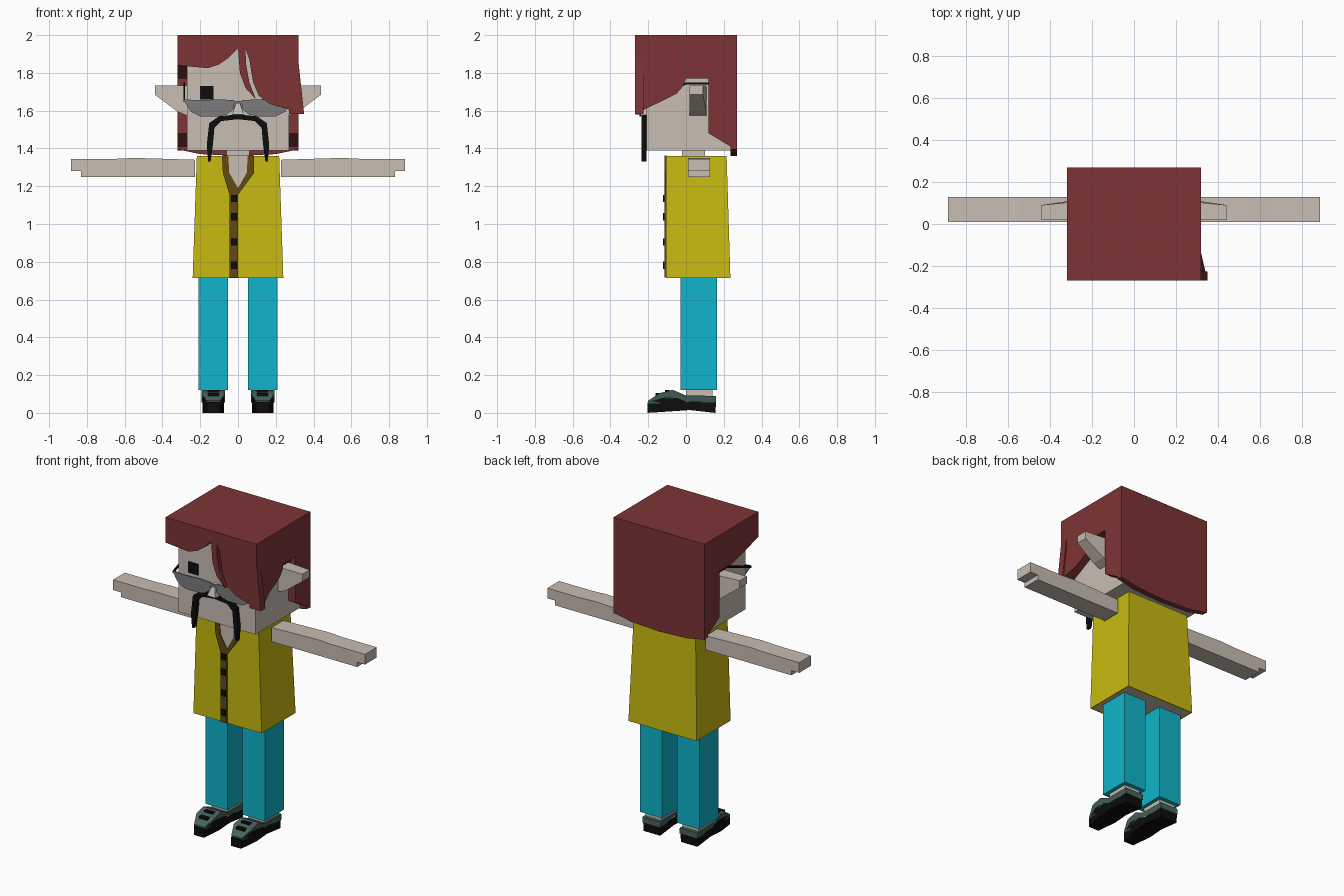
import bpy, bmesh

cube = bpy.data.objects.get("Cube")
if cube:
    bpy.data.objects.remove(cube, do_unlink=True)


def material(name, r, g, b):
    m = bpy.data.materials.new(name)
    m.use_nodes = True
    m.diffuse_color = (r, g, b, 1)
    node = next(n for n in m.node_tree.nodes if n.type == 'BSDF_PRINCIPLED')
    node.inputs["Base Color"].default_value = (r, g, b, 1)
    node.inputs["Roughness"].default_value = 0.9
    return m


HAIR = material("hair_red", 0.21, 0.034, 0.036)
SKIN = material("skin", 0.58, 0.51, 0.45)
YELLOW = material("shirt_yellow", 0.58, 0.49, 0.005)
CYAN = material("trouser_cyan", 0.005, 0.46, 0.6)
BROWN = material("trim_brown", 0.12, 0.07, 0.005)
BLACK = material("black", 0.004, 0.004, 0.004)
GREY = material("lens_grey", 0.2, 0.2, 0.2)
TEAL = material("shoe_teal", 0.06, 0.125, 0.11)


def finish(bm, name, *mats):
    bmesh.ops.recalc_face_normals(bm, faces=bm.faces)
    mesh = bpy.data.meshes.new(name)
    bm.to_mesh(mesh)
    bm.free()
    for m in mats:
        mesh.materials.append(m)
    ob = bpy.data.objects.new(name, mesh)
    bpy.context.collection.objects.link(ob)
    return ob


def prism(name, outline, axis, a, b, mat, tweak=None):
    """Extrude a 2D outline along x (outline is y, z) or y (outline is x, z)."""
    bm = bmesh.new()
    put = (lambda u, v, d: (d, u, v)) if axis == 'x' else (lambda u, v, d: (u, d, v))
    face = bm.faces.new([bm.verts.new(put(u, v, a)) for u, v in outline])
    new = bmesh.ops.extrude_face_region(bm, geom=[face], use_keep_orig=True)
    for v in new["geom"]:
        if isinstance(v, bmesh.types.BMVert):
            setattr(v.co, axis, b)
    if tweak:
        for v in bm.verts:
            tweak(v.co)
    return finish(bm, name, mat)


def box(name, x, y, z, mat):
    outline = [(x[0], z[0]), (x[1], z[0]), (x[1], z[1]), (x[0], z[1])]
    return prism(name, outline, 'y', y[0], y[1], mat)


def mirrored(half):
    """Complete a left-right symmetric outline from its +x half."""
    return half + [(-x, z) for x, z in reversed(half) if abs(x) > 1e-6]


# Head, neck and nose
box("head", (-0.27, 0.27), (-0.21, 0.235), (1.39, 1.95), SKIN)
box("neck", (-0.06, 0.06), (-0.02, 0.1), (1.33, 1.4), SKIN)


def nose_taper(co):
    if co.z > 1.6:
        co.x *= 0.4


prism("nose", [(-0.21, 1.645), (-0.25, 1.635), (-0.27, 1.58), (-0.21, 1.57)],
      'x', -0.03, 0.03, SKIN, nose_taper)

# Hair shell: crown, back, sides and swept fringe
box("hair_crown", (-0.32, 0.32), (-0.27, 0.27), (1.94, 2), HAIR)
prism("hair_back", mirrored([(0, 1.36), (0.2, 1.37), (0.32, 1.395), (0.32, 2)]),
      'y', 0.235, 0.27, HAIR)
side_rear = [(0.27, 2), (0.27, 1.39), (0.12, 1.48), (0.12, 1.77), (0, 1.77)]
prism("hair_right_side", [(-0.27, 2)] + side_rear + [(-0.27, 1.84)],
      'x', -0.32, -0.27, HAIR)


def flare(co):
    if co.y < -0.2 and co.z < 1.7 and co.x > 0.3:
        co.x = 0.35


prism("hair_left_side",
      [(-0.27, 2)] + side_rear + [(-0.015, 1.73), (-0.05, 1.69), (-0.14, 1.645),
                                  (-0.27, 1.582), (-0.27, 1.86)],
      'x', 0.27, 0.32, HAIR, flare)
prism("hair_fringe",
      [(-0.32, 2), (-0.32, 1.84), (-0.16, 1.825), (-0.1, 1.845), (-0.05, 1.88),
       (0, 1.93), (0.01, 1.8), (0.04, 1.72), (0.095, 1.66), (0.06, 1.75),
       (0.042, 1.85), (0.04, 1.93), (0.06, 1.87), (0.08, 1.75), (0.11, 1.68),
       (0.17, 1.635), (0.35, 1.582), (0.32, 1.86), (0.32, 2)],
      'y', -0.27, -0.225, HAIR)

# Face details and limbs, repeated on both sides
arm_outline = [(0.228, 1.25), (0.83, 1.25), (0.83, 1.28), (0.885, 1.28),
               (0.885, 1.345), (0.65, 1.345), (0.55, 1.35), (0.228, 1.34)]
ear_outline = [(0.26, 1.57), (0.32, 1.595), (0.44, 1.685), (0.44, 1.732), (0.26, 1.732)]
lens_outline = [(0.29, 1.66), (0.2, 1.655), (0.1, 1.66), (0.02, 1.655), (0.02, 1.61),
                (0.06, 1.58), (0.1, 1.57), (0.2, 1.57), (0.25, 1.595)]
sole_outline = [(-0.205, 0), (-0.205, 0.055), (-0.12, 0.08), (-0.06, 0.085), (0, 0.06),
                (0.16, 0.06), (0.155, 0), (0.02, 0.015), (-0.08, 0.008)]
upper_outline = [(-0.2, 0.05), (-0.2, 0.065), (-0.14, 0.105), (-0.07, 0.122),
                 (0, 0.092), (0.16, 0.09), (0.16, 0.055)]


def ear_taper(co):
    if co.y > 0.05 and abs(co.x) > 0.4:
        co.y = 0.09


def toe_taper(co):
    if co.y < -0.18:
        centre = 0.13 if co.x > 0 else -0.13
        co.x = centre + (co.x - centre) * 0.6


for side, s in (("left", 1), ("right", -1)):
    def flip(pts):
        return [(s * x, z) for x, z in pts]

    box(side + "_eye", (s * 0.13, s * 0.2), (-0.216, -0.208), (1.66, 1.73), BLACK)
    prism(side + "_lens", flip(lens_outline), 'y', -0.245, -0.238, GREY)
    prism(side + "_glasses_arm", [(-0.245, 1.645), (-0.245, 1.66), (0, 1.75),
                                  (0.12, 1.75), (0.12, 1.738), (0, 1.738)],
          'x', s * 0.28, s * 0.288, BLACK)
    prism(side + "_ear", flip(ear_outline), 'y', 0.018, 0.108, SKIN, ear_taper)
    prism(side + "_arm", flip(arm_outline), 'y', 0.01, 0.128, SKIN)
    box(side + "_leg", (s * 0.052, s * 0.209), (-0.03, 0.165), (0.12, 0.73), CYAN)
    box(side + "_ankle", (s * 0.075, s * 0.185), (0, 0.14), (0.06, 0.13), SKIN)
    prism(side + "_shoe_sole", sole_outline, 'x', s * 0.073, s * 0.189, BLACK, toe_taper)
    prism(side + "_shoe_upper", upper_outline, 'x', s * 0.068, s * 0.194, TEAL, toe_taper)
    for i, (y, z) in enumerate([(-0.15, 0.1), (-0.1, 0.116)]):
        box(f"{side}_lace_{i + 1}", (s * 0.1, s * 0.16), (y - 0.012, y + 0.012),
            (z - 0.015, z + 0.006), BLACK)

# Glasses bridge and drooping moustache
box("glasses_bridge", (-0.025, 0.025), (-0.245, -0.238), (1.635, 1.65), GREY)
prism("moustache",
      mirrored([(0, 1.58), (0.1, 1.57), (0.152, 1.535), (0.165, 1.42), (0.158, 1.33),
                (0.145, 1.33), (0.133, 1.42), (0.125, 1.51), (0.09, 1.545), (0, 1.555)]),
      'y', -0.236, -0.208, BLACK)

# Long shirt, widening downward, with an inset underside
bm = bmesh.new()
bmesh.ops.create_cube(bm, size=1)
for v in bm.verts:
    low = v.co.z < 0
    v.co.x = (0.24 if low else 0.218) * (1 if v.co.x > 0 else -1)
    v.co.y = -0.105 if v.co.y < 0 else (0.235 if low else 0.215)
    v.co.z = 0.715 if low else 1.36
bottom = min(bm.faces, key=lambda f: f.calc_center_median().z)
bmesh.ops.inset_region(bm, faces=[bottom], thickness=0.015)
bottom.material_index = 1
finish(bm, "shirt", YELLOW, SKIN)

# Open neckline, collar trim, button strip and buttons
inner = [(-0.052, 1.362), (-0.046, 1.27), (0, 1.19), (0.046, 1.27), (0.052, 1.362)]
outer = [(0.085, 1.362), (0.085, 1.27), (0, 1.155), (-0.045, 1.155),
         (-0.08, 1.27), (-0.085, 1.362)]
prism("neckline", inner, 'y', -0.109, -0.103, SKIN)
prism("collar", inner + outer, 'y', -0.113, -0.104, BROWN)
box("button_strip", (-0.045, 0), (-0.113, -0.104), (0.716, 1.17), BROWN)
for i, z in enumerate([1.135, 1.038, 0.905, 0.782]):
    box(f"button_{i + 1}", (-0.037, -0.006), (-0.121, -0.112), (z - 0.019, z + 0.019), BLACK)
